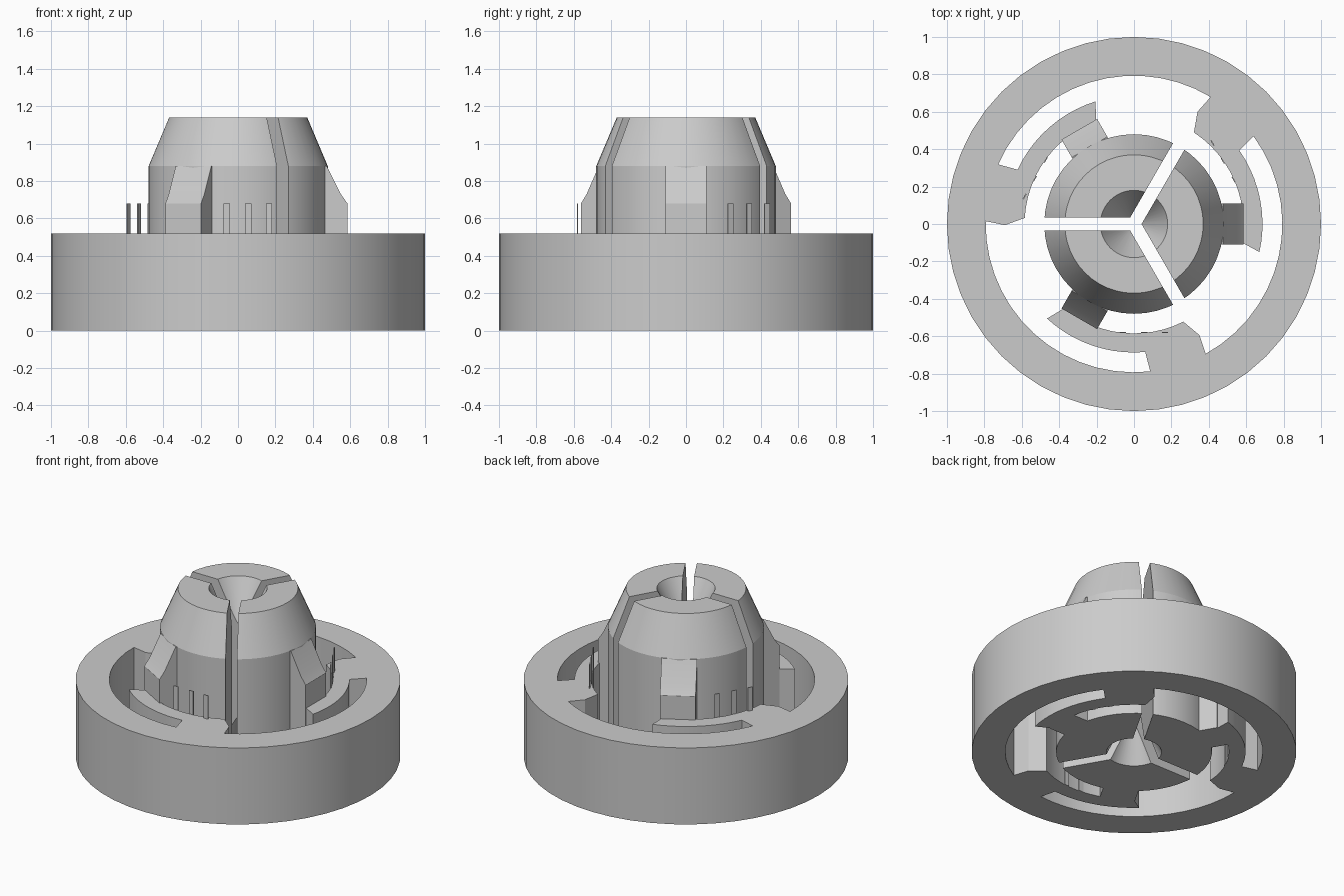
import bpy, bmesh
from math import radians, cos, sin, pi
from mathutils import Vector, Matrix

cube = bpy.data.objects.get("Cube")
if cube:
    bpy.data.objects.remove(cube, do_unlink=True)

GREY = (0.6, 0.6, 0.6, 1)
mat = bpy.data.materials.new("plain grey")
mat.use_nodes = True
mat.diffuse_color = GREY
mat.node_tree.nodes["Principled BSDF"].inputs["Base Color"].default_value = GREY

HEIGHT = 0.52      # ring height
LUG_TOP = 0.68
ARM_IN = 0.585     # inner radius of the spring arms
SLOT = 0.035       # half the slot width


def polar(r, deg):
    return Vector((r * cos(radians(deg)), r * sin(radians(deg)), 0))


def arc(r, a, b, n):
    return [polar(r, a + (b - a) * i / n) for i in range(n + 1)]


def finish(bm, name):
    bmesh.ops.recalc_face_normals(bm, faces=bm.faces)
    mesh = bpy.data.meshes.new(name)
    bm.to_mesh(mesh)
    bm.free()
    mesh.materials.append(mat)
    obj = bpy.data.objects.new(name, mesh)
    bpy.context.collection.objects.link(obj)
    bpy.ops.object.select_all(action='DESELECT')
    obj.select_set(True)
    bpy.context.view_layer.objects.active = obj
    bpy.ops.object.shade_smooth_by_angle(angle=radians(20))
    return obj


def extrude(bm, faces, vec):
    new = bmesh.ops.extrude_face_region(bm, geom=faces)["geom"]
    verts = [g for g in new if isinstance(g, bmesh.types.BMVert)]
    bmesh.ops.translate(bm, verts=verts, vec=vec)


def add_loop(bm, points):
    verts = [bm.verts.new(p) for p in points]
    return [bm.edges.new((v, verts[i - 1])) for i, v in enumerate(verts)]


def repeat_three(obj):
    for k in (1, 2):
        copy = obj.copy()
        copy.name = f"{obj.name}_{k + 1}"
        copy.rotation_euler.z = k * 2 * pi / 3
        bpy.context.collection.objects.link(copy)


# Ring with three curved spring arms, as one outline with a hole
inner = []
for turn in (0, 120, 240):
    part = [polar(0.793, 36.3)]
    part += arc(0.687, 35, -12.6, 10)
    part += arc(ARM_IN, -9.7, 56.8, 12)
    part += [polar(0.69, 60.5)]
    part += arc(0.793, 58.9, 156.3, 14)[:-1]
    inner += [Matrix.Rotation(radians(turn), 3, 'Z') @ p for p in part]
bm = bmesh.new()
edges = add_loop(bm, arc(1, 0, 360, 48)[:-1]) + add_loop(bm, inner)
bmesh.ops.triangle_fill(bm, edges=edges, use_beauty=True)
extrude(bm, bm.faces[:], (0, 0, HEIGHT))
finish(bm, "ring_with_spring_arms")

# Jaw: a turned body with countersinks, cut down to one third
profile = [(0, 0.33), (0.17, 0), (0.48, 0), (0.48, 0.88),
           (0.37, 1.14), (0.18, 1.14), (0, 0.8)]
bm = bmesh.new()
edges = [bm.verts.new((r, 0, z)) for r, z in profile]
edges = [bm.edges.new(pair) for pair in zip(edges, edges[1:])]
bmesh.ops.spin(bm, geom=edges + bm.verts[:], cent=(0, 0, 0), axis=(0, 0, 1),
               angle=2 * pi, steps=48, use_duplicate=False)
bmesh.ops.remove_doubles(bm, verts=bm.verts, dist=0.0005)
bmesh.ops.recalc_face_normals(bm, faces=bm.faces)
for side in (1, -1):
    normal = polar(1, side * 150)
    cut = bmesh.ops.bisect_plane(
        bm, geom=bm.verts[:] + bm.edges[:] + bm.faces[:],
        plane_co=normal * -SLOT, plane_no=normal, clear_outer=True)
    bmesh.ops.holes_fill(bm, edges=[e for e in bm.edges if e.is_boundary], sides=0)
repeat_three(finish(bm, "jaw"))

# Lug joining each jaw to the end of its arm
bm = bmesh.new()
lug = [(0.35, 0), (ARM_IN, 0), (ARM_IN, LUG_TOP), (0.55, 0.73),
       (0.475, 0.88), (0.35, 0.88)]
face = bm.faces.new([bm.verts.new((x, -0.11, z)) for x, z in lug])
extrude(bm, [face], (0, 0.22, 0))
repeat_three(finish(bm, "lug"))

# Thin upright strips on the inner side of each arm
bm = bmesh.new()
for offset in (-0.06, 0.055, 0.165):
    place = (Matrix.Rotation(radians(30), 4, 'Z')
             @ Matrix.Translation((0.58, offset, LUG_TOP / 2))
             @ Matrix.Diagonal((0.006, 0.033, LUG_TOP, 1)))
    bmesh.ops.create_cube(bm, size=1, matrix=place)
repeat_three(finish(bm, "thin_strips"))
